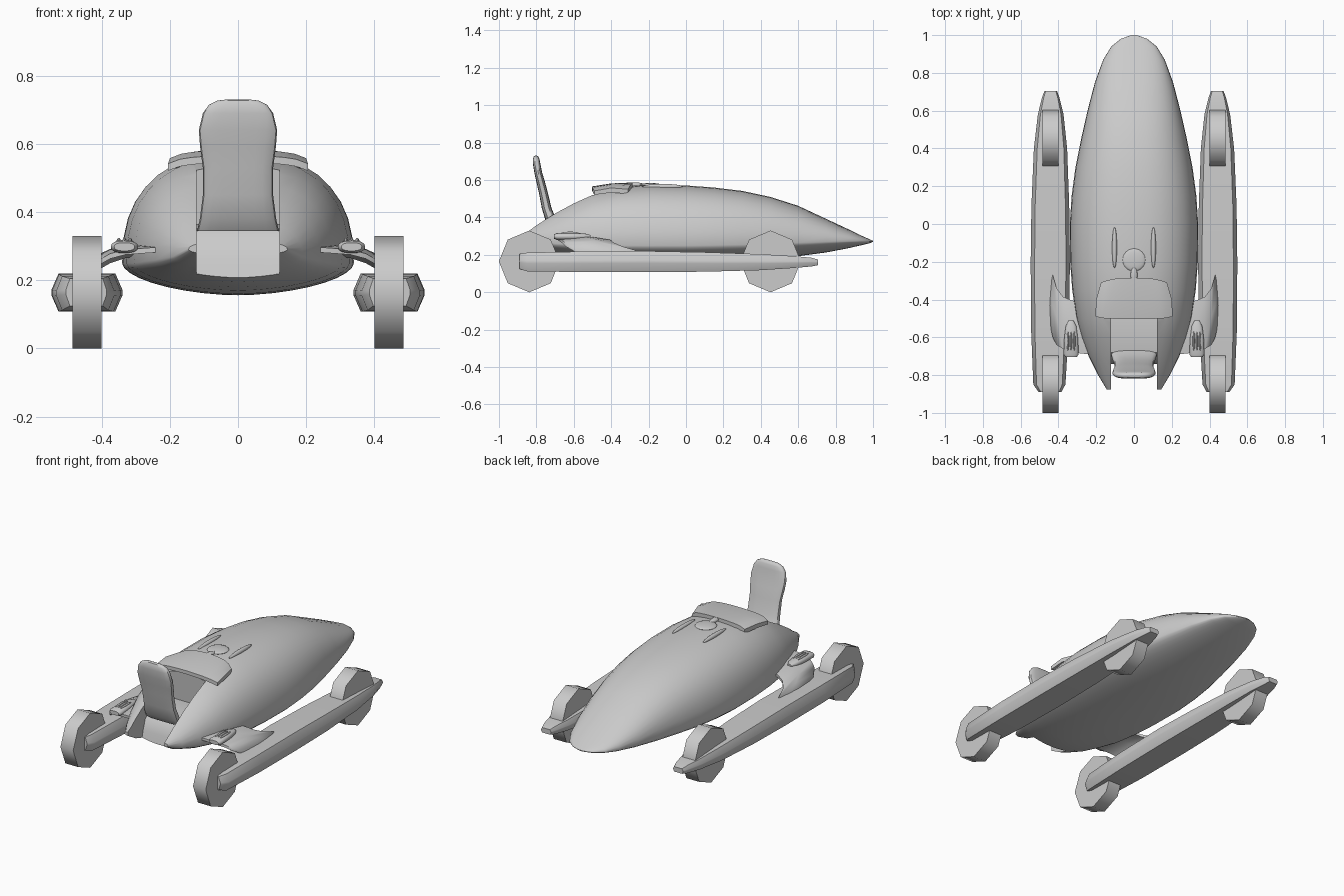
import bpy, bmesh, math
from mathutils import Matrix

if "Cube" in bpy.data.objects:
    bpy.data.objects.remove(bpy.data.objects["Cube"])

grey = bpy.data.materials.new("plain_grey")
grey.diffuse_color = (0.6, 0.6, 0.6, 1)
grey.use_nodes = True
grey.node_tree.nodes["Principled BSDF"].inputs["Base Color"].default_value = grey.diffuse_color


def finish(bm, name, mirror=False, angle=40):
    bmesh.ops.recalc_face_normals(bm, faces=bm.faces)
    me = bpy.data.meshes.new(name)
    bm.to_mesh(me)
    bm.free()
    me.materials.append(grey)
    ob = bpy.data.objects.new(name, me)
    bpy.context.collection.objects.link(ob)
    if mirror:
        ob.modifiers.new("mirror", 'MIRROR')
    smooth(ob, angle)
    return ob


def smooth(ob, angle):
    bpy.ops.object.select_all(action='DESELECT')
    ob.select_set(True)
    bpy.context.view_layer.objects.active = ob
    bpy.ops.object.shade_smooth_by_angle(angle=math.radians(angle))


def loft(name, rings, mirror=False, angle=40):
    bm = bmesh.new()
    vr = [[bm.verts.new(p) for p in r] for r in rings]
    n = len(vr[0])
    for a, b in zip(vr, vr[1:]):
        for i in range(n):
            j = (i + 1) % n
            bm.faces.new((a[i], a[j], b[j], b[i]))
    bm.faces.new(vr[0])
    bm.faces.new(vr[-1])
    return finish(bm, name, mirror, angle)


def oval(n, e_up=2.0, e_down=2.0):
    """Unit superellipse with separate exponents above and below."""
    pts = []
    for i in range(n):
        t = 2 * math.pi * i / n
        c, s = math.cos(t), math.sin(t)
        e = 2 / (e_up if s >= 0 else e_down)
        pts.append((math.copysign(abs(c) ** e, c), math.copysign(abs(s) ** e, s)))
    return pts


def blob(name, loc, size, mirror=False):
    bm = bmesh.new()
    bmesh.ops.create_uvsphere(bm, u_segments=24, v_segments=12, radius=1,
                              matrix=Matrix.Translation(loc) @ Matrix.Diagonal((*size, 1)))
    return finish(bm, name, mirror)


# Hull: y, half width, bottom, crease height, top
hull = [(-.875, .145, .27, .29, .315), (-.8, .19, .225, .27, .375), (-.7, .24, .195, .26, .437),
        (-.6, .277, .18, .255, .49), (-.5, .305, .17, .25, .533), (-.35, .327, .16, .25, .562),
        (-.2, .338, .157, .25, .574), (0, .34, .156, .25, .571), (.15, .33, .16, .252, .56),
        (.3, .31, .165, .255, .542), (.45, .28, .178, .26, .51), (.6, .246, .193, .265, .462),
        (.75, .207, .213, .27, .392), (.87, .163, .236, .272, .336), (.94, .12, .252, .272, .302),
        (.98, .07, .262, .272, .284), (1.0, .015, .269, .272, .275)]
sec = oval(36, 2.4, 1.8)
body = loft("hull", [[(x * w, y, m + z * ((t - m) if z > 0 else (m - b))) for x, z in sec]
                     for y, w, b, m, t in hull], angle=35)

# Cockpit opening cut out of the hull, open at the rear
prof = [(-.50, .8), (-.47, .36), (-.58, .365), (-.68, .35), (-.71, .32), (-.73, .26),
        (-.77, .1), (-1.1, .1), (-1.1, .8)]
cut = loft("cockpit_cutter", [[(x, y, z) for y, z in prof] for x in (-.122, .122)])
mod = body.modifiers.new("cockpit", 'BOOLEAN')
mod.object, mod.operation, mod.solver = cut, 'DIFFERENCE', 'EXACT'
bpy.context.view_layer.objects.active = body
bpy.ops.object.modifier_apply(modifier=mod.name)
bpy.data.objects.remove(cut)
smooth(body, 35)

# Seat back: z, y, half width, half thickness
seat = [(.345, -.695, .12, .03), (.38, -.72, .112, .03), (.45, -.745, .103, .026),
        (.53, -.762, .103, .024), (.59, -.777, .111, .023), (.64, -.79, .115, .021),
        (.69, -.799, .103, .02), (.715, -.801, .085, .017), (.727, -.802, .06, .011),
        (.73, -.802, .035, .004)]
loft("seat_back", [[(x * w, y + v * t, z) for x, v in oval(20, 3, 3)] for z, y, w, t in seat])

# Visor plate over the front of the cockpit
bars = []
for i in range(13):
    u = -1 + i / 6
    a = abs(u)
    drop = .012 * a ** 2 + .012 * a ** 8
    yr, yf = -.502 + .012 * a ** 6, -.285 - .025 * a ** 3
    xr, xf = .205 * u, .175 * u
    bars.append([(xr, yr, .566 - drop), (.2 * u, -.4, .582 - drop), (xf, yf, .587 - drop * 1.5),
                 (xf, yf, .562 - drop * 1.5), (.2 * u, -.4, .557 - drop), (xr, yr, .545 - drop)])
loft("visor", bars)

# Dial, its stem and the two slim ridges on the deck
blob("dial", (0, -.19, .574), (.06, .06, .01))
blob("dial_stem", (0, -.27, .575), (.018, .045, .012))
blob("deck_ridge", (.103, -.125, .565), (.013, .108, .014), True)

# Side pods: y, half width, bottom, top, centre x
pod = [(-.89, .06, .125, .205, .445), (-.85, .085, .112, .212, .448), (-.55, .1, .108, .218, .445),
       (-.2, .104, .108, .22, .443), (.1, .1, .11, .214, .443), (.4, .088, .118, .204, .442),
       (.58, .068, .13, .193, .441), (.67, .046, .138, .185, .441), (.705, .033, .145, .175, .441)]
oct8 = [(1, .15), (.8, 1), (-.8, 1), (-1, .15), (-1, -.15), (-.8, -1), (.8, -1), (1, -.15)]
loft("side_pod", [[(c + x * w, y, (b + t) / 2 + z * (t - b) / 2) for x, z in oct8]
                  for y, w, b, t, c in pod], True)

# Eight-sided wheels
for name, y, r in (("rear_wheel", -.838, .1625), ("front_wheel", .452, .1625)):
    loft(name, [[(x, y + r * math.cos(k * math.pi / 4), .165 + .165 * math.sin(k * math.pi / 4))
                 for k in range(8)] for x in (.4, .485)], True, 50)

# Curved wings joining hull and pods: x, rear y, front y, rear z, middle z, front z
wing = [(.235, -.69, -.42, .297, .302, .29), (.33, -.68, -.405, .29, .302, .28),
        (.375, -.662, -.385, .278, .292, .265), (.41, -.64, -.34, .258, .275, .245),
        (.43, -.6, -.27, .235, .25, .225), (.448, -.52, -.34, .205, .215, .205)]
loft("wing", [[(x, a, za), (x, (a + b) / 2, zm), (x, b, zb),
               (x, b, zb - .015), (x, (a + b) / 2, zm - .02), (x, a, za - .015)]
              for x, a, b, za, zm, zb in wing], True, 50)

# Foot rests with three grip ribs each
rest = [(-.705, .03, .012), (-.69, .04, .018), (-.6, .036, .02), (-.54, .028, .016), (-.51, .012, .008)]
loft("foot_rest", [[(.333 + x * w, y, .298 + z * t) for x, z in oval(16, 2.5, 2.5)]
                   for y, w, t in rest], True)
for k in (-1, 0, 1):
    blob("grip_rib", (.333 + .017 * k, -.62, .315), (.006, .05, .009), True)
